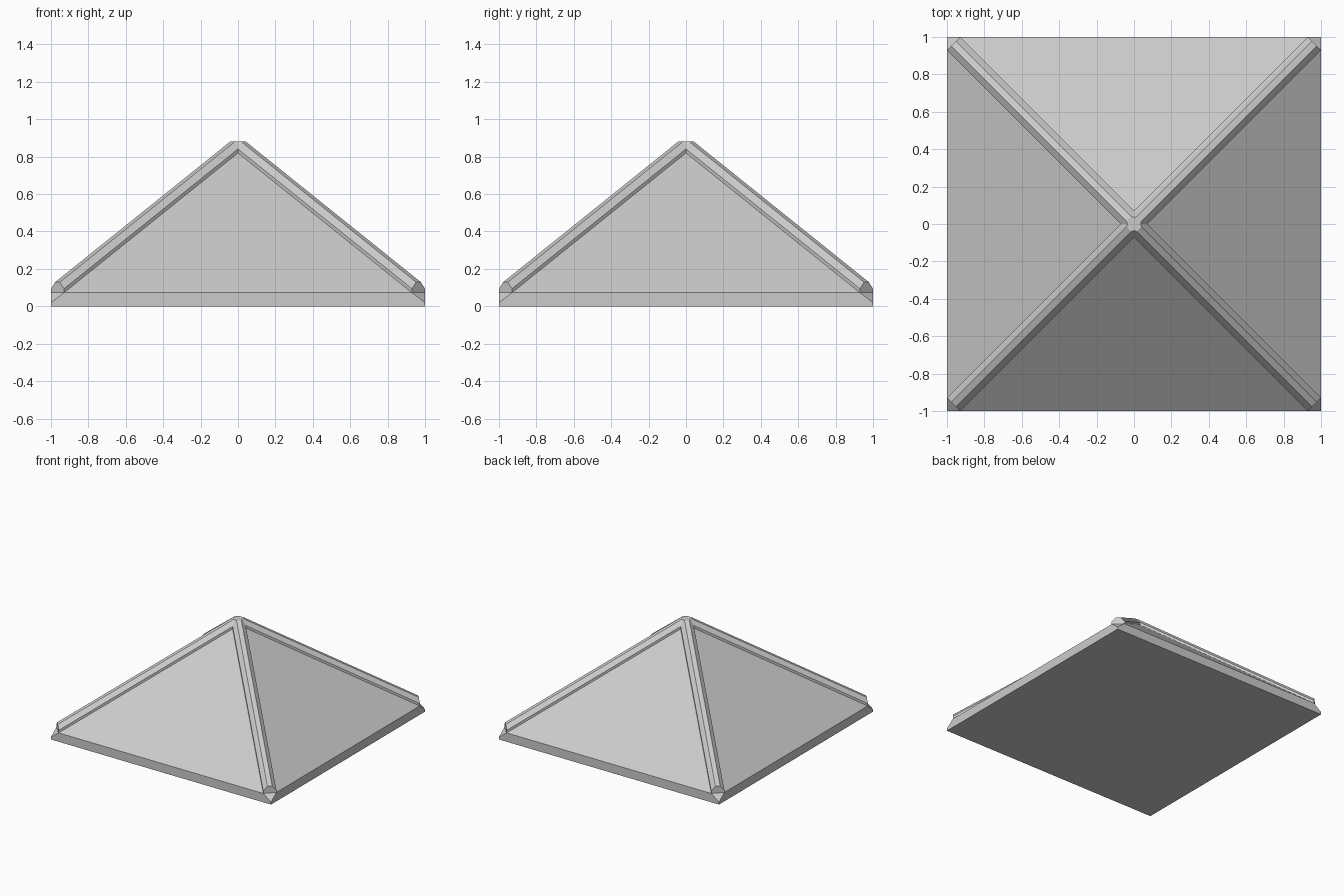
import bpy, bmesh, math
from mathutils import Matrix, Vector

if "Cube" in bpy.data.objects:
    bpy.data.objects.remove(bpy.data.objects["Cube"])

EAVE, SLOPE = 0.073, 0.803      # fascia height and face slope
APEX = EAVE + SLOPE
TOP = 0.882                     # flat cut at the peak
END = 0.965                     # where each hip cap stops along the diagonal


def finish(name, bm):
    bmesh.ops.recalc_face_normals(bm, faces=bm.faces)
    mesh = bpy.data.meshes.new(name)
    bm.to_mesh(mesh)
    bm.free()
    obj = bpy.data.objects.new(name, mesh)
    bpy.context.collection.objects.link(obj)
    return obj


def slice_off(bm, co, no):
    geom = bm.verts[:] + bm.edges[:] + bm.faces[:]
    bmesh.ops.bisect_plane(bm, geom=geom, plane_co=co, plane_no=no, clear_outer=True)
    bmesh.ops.holes_fill(bm, edges=[e for e in bm.edges if e.is_boundary])


# roof body: square fascia with a pyramid on top
bm = bmesh.new()
corners = [(-1, -1), (1, -1), (1, 1), (-1, 1)]
low = [bm.verts.new((x, y, 0)) for x, y in corners]
mid = [bm.verts.new((x, y, EAVE)) for x, y in corners]
peak = bm.verts.new((0, 0, APEX))
bm.faces.new(low)
for i in range(4):
    j = (i + 1) % 4
    bm.faces.new((low[i], low[j], mid[j], mid[i]))
    bm.faces.new((mid[i], mid[j], peak))
# small sloping cut at each corner below the hip cap
k = (EAVE - 0.02) / 0.07
for x, y in corners:
    slice_off(bm, Vector((x, y, 0.02)), Vector((x * k, y * k, 1)))
finish("roof_body", bm)

# hip caps: five-sided-top profile swept from the corner to the peak
half = 0.07 / math.sqrt(2)
drop = SLOPE * 0.035
profile = [(-half, -drop), (-half, 0.021 - drop), (-0.018, 0.028),
           (0.018, 0.028), (half, 0.021 - drop), (half, -drop)]
for n, side in enumerate(("back_right", "back_left", "front_left", "front_right")):
    bm = bmesh.new()
    rings = []
    for d in (END, -0.03):
        rings.append([bm.verts.new((d * math.sqrt(2), u, APEX - SLOPE * d + v))
                      for u, v in profile])
    a, b = rings
    bm.faces.new(a)
    bm.faces.new(b[::-1])
    for i in range(len(profile)):
        j = (i + 1) % len(profile)
        bm.faces.new((a[i], a[j], b[j], b[i]))
    # mitre the caps against each other at the peak, then flatten the top
    slice_off(bm, Vector((0, 0, 0)), Vector((-1, 1, 0)))
    slice_off(bm, Vector((0, 0, 0)), Vector((-1, -1, 0)))
    slice_off(bm, Vector((0, 0, TOP)), Vector((0, 0, 1)))
    turn = Matrix.Rotation(math.radians(45 + 90 * n), 4, 'Z')
    bmesh.ops.transform(bm, matrix=turn, verts=bm.verts)
    finish("hip_cap_" + side, bm)
